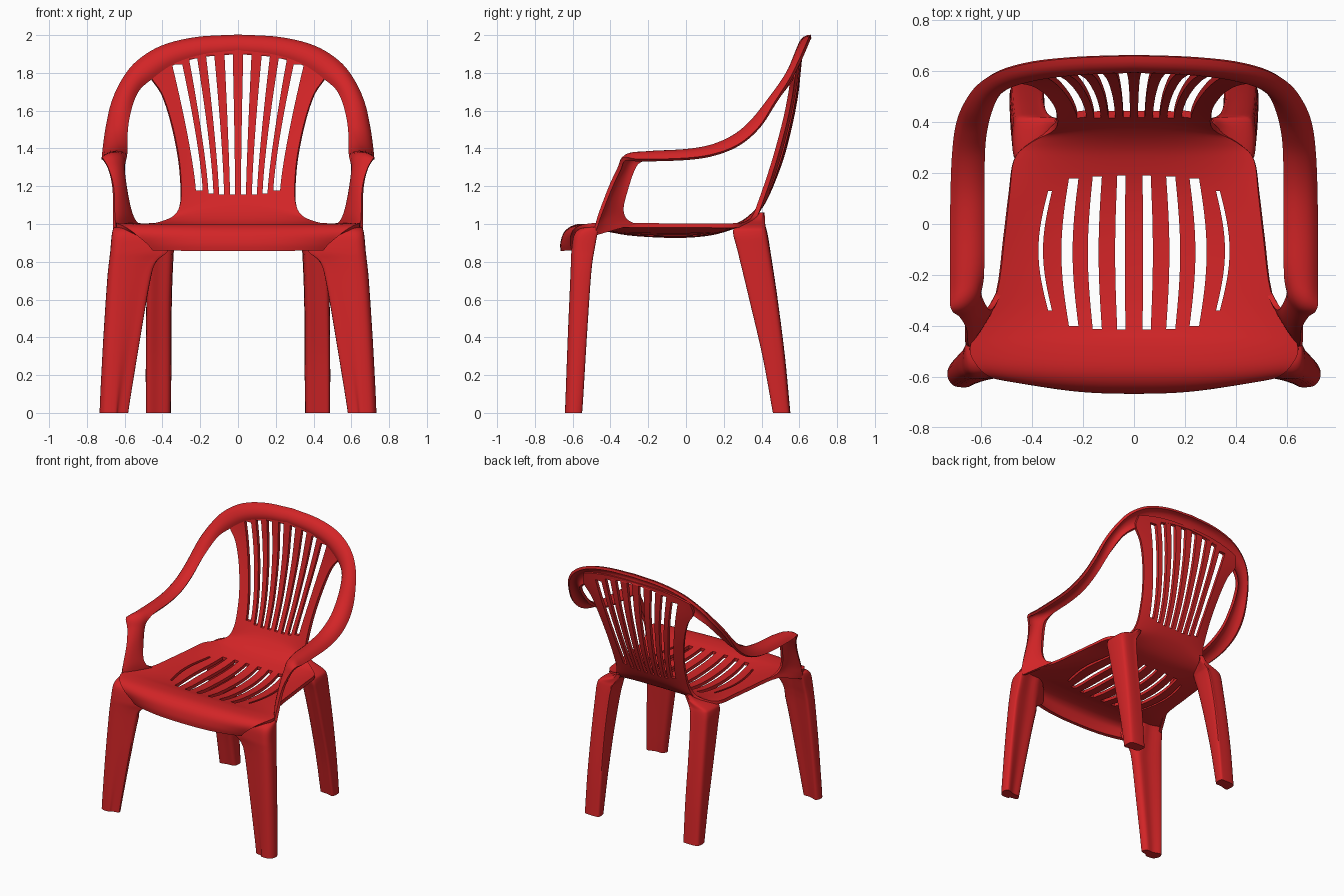
import bpy, bmesh, math
from mathutils import Vector

if "Cube" in bpy.data.objects:
    bpy.data.objects.remove(bpy.data.objects["Cube"])

red = bpy.data.materials.new("red_plastic")
red.diffuse_color = (0.65, 0.018, 0.02, 1)
red.use_nodes = True
red.node_tree.nodes["Principled BSDF"].inputs["Base Color"].default_value = red.diffuse_color


def spline(pts, n):
    """Catmull-Rom samples through points of any dimension."""
    p = [Vector(q) for q in pts]
    p = [2 * p[0] - p[1]] + p + [2 * p[-1] - p[-2]]
    out = []
    for i in range(1, len(p) - 2):
        a, b, c, d = p[i - 1:i + 3]
        for k in range(n):
            t = k / n
            out.append(0.5 * (2 * b + (c - a) * t + (2 * a - 5 * b + 4 * c - d) * t * t
                              + (3 * b - a - 3 * c + d) * t ** 3))
    return out + [p[-2]]


def new_object(name, verts, faces):
    me = bpy.data.meshes.new(name)
    me.from_pydata([tuple(v) for v in verts], [], faces)
    bm = bmesh.new()
    bm.from_mesh(me)
    bmesh.ops.recalc_face_normals(bm, faces=bm.faces)
    bm.to_mesh(me)
    bm.free()
    ob = bpy.data.objects.new(name, me)
    bpy.context.collection.objects.link(ob)
    return ob


def loft(name, rows, thick=0, mirror=False, cutters=()):
    """Loft rows of points: a shell with a thickness, or closed rings with end caps."""
    m = len(rows[0])
    wrap = 0 if thick else 1
    faces = [(i * m + j, i * m + (j + 1) % m, (i + 1) * m + (j + 1) % m, (i + 1) * m + j)
             for i in range(len(rows) - 1) for j in range(m - 1 + wrap)]
    if wrap:
        faces += [tuple(range(m)), tuple(range((len(rows) - 1) * m, len(rows) * m))]
    ob = new_object(name, [v for r in rows for v in r], faces)
    if mirror:
        mod = ob.modifiers.new("mirror", 'MIRROR')
        mod.merge_threshold = 0.002
    if thick:
        sol = ob.modifiers.new("thickness", 'SOLIDIFY')
        sol.thickness, sol.offset = thick, 0
    for c in cutters:
        b = ob.modifiers.new("slots", 'BOOLEAN')
        b.operation, b.solver, b.object = 'DIFFERENCE', 'EXACT', c
    dg = bpy.context.evaluated_depsgraph_get()
    dg.update()
    me = bpy.data.meshes.new_from_object(ob.evaluated_get(dg))
    ob.modifiers.clear()
    ob.data = me
    me.materials.clear()
    me.materials.append(red)
    bpy.ops.object.select_all(action='DESELECT')
    ob.select_set(True)
    bpy.context.view_layer.objects.active = ob
    bpy.ops.object.shade_smooth_by_angle(angle=math.radians(40))
    return ob


def slot_cutter(name, slots, place, lo, hi, n=16):
    """Prisms from (centre, half width, position) functions along each slot."""
    verts, faces = [], []
    for f in slots:
        base = len(verts)
        left, right = [], []
        for k in range(n + 1):
            c, h, q = f(k / n)
            left.append((c - h, q))
            right.append((c + h, q))
        ring = left + right[::-1]
        m = len(ring)
        verts += [place(a, q, d) for d in (lo, hi) for a, q in ring]
        for k in range(n):
            for o in (0, m):
                faces.append((base + o + k, base + o + k + 1, base + o + m - 2 - k, base + o + m - 1 - k))
        faces += [(base + k, base + (k + 1) % m, base + m + (k + 1) % m, base + m + k) for k in range(m)]
    ob = new_object(name, verts, faces)
    ob.hide_render = True
    return ob


# Seat slots: centre x, half width, front y, back y
def seat_slot(s, x, h, y0, y1):
    return lambda t: (s * x * (0.9 + 0.1 * math.sin(math.pi * t)), h * (.85 + .15 * math.sin(math.pi * t)),
                      y0 + (y1 - y0) * t)


seat_slots = [seat_slot(s, *a) for s in (-1, 1) for a in (
    (.055, .019, -.415, .19), (.16, .021, -.412, .187), (.263, .022, -.40, .178), (.366, .009, -.34, .13))]


# Back slots: bottom x, top x, bottom z, top z, extra half width
def back_slot(s, xb, xt, z0, z1, e):
    return lambda t: (s * (xb + (xt - xb) * t ** 1.3), .013 + .009 * t + e, z0 + (z1 - z0) * t)


back_slots = [back_slot(s, *a) for s in (-1, 1) for a in (
    (.029, .05, 1.157, 1.906, 0), (.087, .148, 1.157, 1.897, 0),
    (.143, .238, 1.162, 1.878, 0), (.205, .322, 1.178, 1.845, .005))]

cut_seat = slot_cutter("seat_slot_cutter", seat_slots, lambda a, q, d: (a, q, d), .8, 1.06)
cut_back = slot_cutter("back_slot_cutter", back_slots, lambda a, q, d: (a, d, q), .36, .8)

# Seat and back shell: half width, centre y, centre z, edge y, edge z
profile = [
    (.45, -.652, .858, -.595, .865), (.48, -.653, .90, -.60, .90), (.55, -.632, .955, -.595, .95),
    (.61, -.575, .987, -.56, .98), (.645, -.48, .985, -.49, .993), (.605, -.40, .968, -.40, .995),
    (.54, -.27, .948, -.27, .993), (.51, -.05, .938, -.05, .992), (.49, .12, .95, .12, .992),
    (.472, .25, .985, .25, .992), (.42, .32, 1.02, .31, .998), (.34, .38, 1.075, .36, 1.035),
    (.304, .42, 1.135, .395, 1.12), (.305, .47, 1.25, .44, 1.25), (.32, .515, 1.38, .48, 1.38),
    (.357, .557, 1.55, .525, 1.55), (.405, .583, 1.69, .553, 1.69), (.465, .595, 1.80, .567, 1.785),
    (.45, .607, 1.925, .585, 1.87)]
rows = []
for w, yc, zc, ye, ze in spline(profile, 4):
    row = []
    for j in range(41):
        t = j / 20 - 1
        k = abs(t) ** 2.5
        row.append((w * t, yc + (ye - yc) * k, zc + (ze - zc) * k))
    rows.append(row)
loft("seat_and_back", rows, .024, cutters=(cut_seat, cut_back))

# Arm supports, armrests and top rail: inner edge xyz, outer edge xyz
hoop = [
    (.53, -.27, .998, .65, -.49, .94), (.555, -.32, 1.03, .653, -.475, .99),
    (.575, -.335, 1.09, .655, -.458, 1.05),
    (.595, -.305, 1.2, .657, -.405, 1.19), (.605, -.275, 1.29, .68, -.36, 1.29),
    (.60, -.245, 1.335, .712, -.33, 1.35), (.595, -.17, 1.362, .715, -.24, 1.345),
    (.593, .0, 1.375, .715, .0, 1.352), (.593, .15, 1.405, .713, .15, 1.375),
    (.592, .28, 1.472, .707, .28, 1.428), (.583, .37, 1.555, .693, .385, 1.52),
    (.562, .45, 1.64, .663, .465, 1.645), (.53, .51, 1.71, .61, .54, 1.76),
    (.47, .55, 1.765, .53, .592, 1.86), (.35, .58, 1.845, .40, .628, 1.94),
    (.19, .598, 1.89, .22, .647, 1.984), (0, .605, 1.907, 0, .655, 1.997)]
path = spline(hoop, 5)
rows = []
for i, p in enumerate(path):
    a, b = Vector(p[:3]), Vector(p[3:])
    q, r = path[max(i - 1, 0)], path[min(i + 1, len(path) - 1)]
    tan = Vector(r[:3]) + Vector(r[3:]) - Vector(q[:3]) - Vector(q[3:])
    up = (b - a).cross(tan).normalized()
    if i == len(path) - 1:
        up.x = 0
    bow = .03 * min(1, i / 25)  # flat where it grows out of the seat
    rows.append([a.lerp(b, j / 8) + up * (bow * (.73 - abs(j / 4 - 1) ** 2.5)) for j in range(9)])
loft("arms_and_top_rail", rows, .02, mirror=True)


# Legs: z, inner x, outer x, front y, back y for each level
def leg(name, levels, section):
    rows = []
    for z, *a in spline(levels, 5):
        pts = section(*a)
        ring = spline(pts[-2:] + pts + pts[:2], 4)[8:-5]
        rows.append([(x, y, z) for x, y in ring[:4 * len(pts)]])
    loft(name, rows, mirror=True)


leg("front_legs",
    [(0, .582, .73, -.64, -.55), (.1, .567, .726, -.636, -.543), (.4, .518, .71, -.625, -.525),
     (.7, .466, .69, -.612, -.505), (.8, .432, .68, -.608, -.495), (.86, .37, .673, -.605, -.485),
     (.94, .37, .666, -.592, -.47), (.975, .41, .658, -.56, -.46), (.985, .45, .648, -.51, -.455)],
    lambda xi, xo, yf, yb: [(xi, yf + .03), (xi + .05, yf + .016), (xo - .08, yf), (xo - .025, yf + .004),
                            (xo, yf + .035), (xo, yb - .02), (xo - .02, yb),
                            ((max(xi, .46) + xo) / 2, yb - .018), (max(xi, .46) + .02, yb - .02)])

leg("rear_legs",
    [(0, .357, .486, .46, .552), (.3, .354, .486, .405, .523), (.6, .352, .483, .335, .484),
     (.85, .342, .478, .275, .445), (.95, .33, .473, .25, .428), (.985, .315, .45, .265, .42),
     (1.02, .29, .36, .345, .418), (1.06, .27, .31, .39, .416)],
    lambda xi, xo, yf, yb: [(xi + .008, yf + .02), ((xi + xo) / 2, yf + .012), (xo - .015, yf),
                            (xo, yf * .8 + yb * .2), (xo, yf * .3 + yb * .7),
                            (xo - .02, yb - .004), (xi + .03, yb), (xi, yb - .012)])

for c in (cut_seat, cut_back):
    bpy.data.objects.remove(c)
